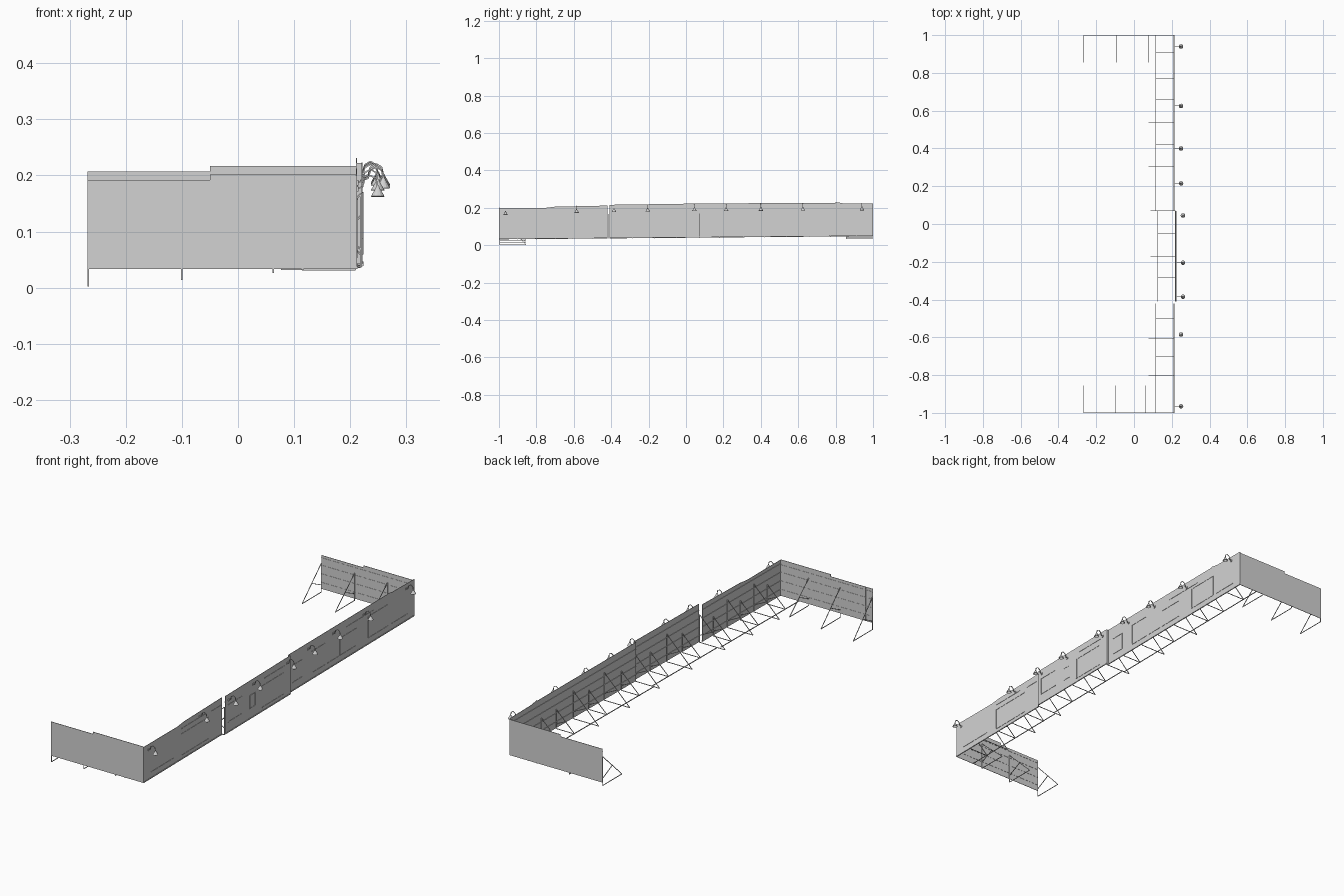
import bpy, bmesh, math
from mathutils import Vector

cube = bpy.data.objects.get("Cube")
if cube:
    bpy.data.objects.remove(cube, do_unlink=True)


def material(name, v):
    m = bpy.data.materials.new(name)
    m.use_nodes = True
    m.diffuse_color = (v, v, v, 1)
    m.node_tree.nodes["Principled BSDF"].inputs["Base Color"].default_value = (v, v, v, 1)
    return m


GREY = material("plain_grey", 0.65)


def finish(name, bm):
    bmesh.ops.recalc_face_normals(bm, faces=bm.faces)
    me = bpy.data.meshes.new(name)
    bm.to_mesh(me)
    bm.free()
    me.materials.append(GREY)
    ob = bpy.data.objects.new(name, me)
    bpy.context.collection.objects.link(ob)
    return ob


def sheet(name, outline, origin, offset):
    """Thin upright panel: outline of 3D points pushed along offset."""
    bm = bmesh.new()
    face = bm.faces.new([bm.verts.new(Vector(p) + Vector(origin)) for p in outline])
    res = bmesh.ops.extrude_face_region(bm, geom=[face])
    verts = [g for g in res["geom"] if isinstance(g, bmesh.types.BMVert)]
    bmesh.ops.translate(bm, verts=verts, vec=offset)
    return finish(name, bm)


def add_bar(bm, a, b, w=0.003):
    """Square bar from a to b."""
    a, b = Vector(a), Vector(b)
    d = b - a
    made = bmesh.ops.create_cube(bm, size=1)["verts"]
    rot = d.to_track_quat('Z', 'Y').to_matrix()
    for v in made:
        v.co = rot @ Vector((v.co.x * w, v.co.y * w, v.co.z * d.length)) + (a + b) / 2


def bars(name, pairs, w=0.003):
    bm = bmesh.new()
    for a, b in pairs:
        add_bar(bm, a, b, w)
    return finish(name, bm)


def base(y):
    """Height of the sloping foot of the long wall."""
    return 0.0415 + 0.0085 * y


T = 0.002
XL, XR, STEP = -0.268, 0.21, -0.05

# Long wall: three panels, the middle one set forward, a slot beside it
panels = [
    ("front", 0.21, [(-1, .2), (-.75, .2), (-.7, .206), (-.42, .212)]),
    ("middle", 0.22, [(-.41, .216), (.07, .223)]),
    ("rear", 0.21, [(.07, .223), (.8, .227), (.8, .231), (.84, .224), (1, .222)]),
]
for label, x, top in panels:
    y0, y1 = top[0][0], top[-1][0]
    pts = [(0, y1, base(y1)), (0, y0, base(y0))] + [(0, y, z) for y, z in top]
    sheet("long_wall_" + label, pts, (x, 0, 0), (T, 0, 0))
    # Inner horizontal rails and foot rail of each panel
    rails = [((x - .001, y0, base(y0) + h), (x - .001, y1, base(y1) + h))
             for h in (.03, .07, .11, .15)]
    bars("inner_rails_" + label, rails, .002)
    foot = x - .095
    bars("foot_rail_" + label, [((foot, y0, base(y0)), (foot, y1, base(y1)))], .003)
    # Sill strip along the outer foot
    bars("outer_sill_" + label, [((x + T, y0, base(y0) + .003), (x + T, y1, base(y1) + .003))], .004)

# Joint panel where the middle part steps forward
sheet("step_return", [(0, 0, base(.07)), (.01, 0, base(.07)), (.01, 0, .222), (0, 0, .222)],
      (.21, .07, 0), (0, T, 0))

# Short end walls with a step in the top edge
ends = [
    ("front", -1, 1, .033, .192, .202, [-.23, -.193, -.157, .063, .097, .135, .172]),
    ("rear", 1, -1, .05, .207, .217, [.135, .1]),
]
for label, y, s, z0, low, high, battens in ends:
    pts = [(XL, 0, z0), (XR, 0, z0), (XR, 0, high), (STEP, 0, high), (STEP, 0, low), (XL, 0, low)]
    sheet("end_wall_" + label, pts, (0, y, 0), (0, s * T, 0))
    bars("battens_" + label, [((x, y + s * .001, z0), (x, y + s * .001, high if x > STEP else low))
                              for x in battens], .0025)
    bars("end_rails_" + label, [((XL, y + s * T, z0 + h), (XR, y + s * T, z0 + h))
                                for h in (.03, .07, .11, .145)], .002)


def brace(foot, heel, top_z):
    """Triangular prop: ground bar, post, long diagonal and a short strut."""
    foot, heel = Vector(foot), Vector(heel)
    top = Vector((heel.x, heel.y, top_z))
    mid = foot.lerp(top, .5)
    low = heel.lerp(top, .25)
    return [(foot, heel), (heel, top), (foot, top), (mid, low)]


# Props behind the end walls, feet following the falling ground
for label, y, s, xs, feet, top in (
        ("front", -1, 1, (-.267, -.1, .063), (.003, .015, .027), .155),
        ("rear", 1, -1, (-.267, -.095, .075), (.035, .042, .048), .17)):
    pairs = []
    for x, z in zip(xs, feet):
        heel = (x, y + s * .003, z)
        pairs += brace((x, y + s * .145, z), heel, top)
    bars("end_props_" + label, pairs, .0025)

# Props behind the long wall; deep ones alternate with shallow ones
deep = (-.8, -.605, -.413, -.17, .07, .305, .535)
shallow = (-.9, -.7, -.5, -.285, -.05, .18, .42, .66, .77, .91)
for label, ys, reach, height in (("deep", deep, .132, .13), ("shallow", shallow, .095, .09)):
    pairs = []
    for y in ys:
        x = .219 if -.415 < y < .075 else .209
        z = base(y) - .002
        pairs += brace((x - reach, y, z), (x, y, z), z + height)
    bars("long_props_" + label, pairs, .0025)


def wall_x(y):
    return (.22 if -.41 < y < .07 else .21) + T


# Opening frames on the outer face: y start, y end, bottom and top above the foot
frames = [(-.72, -.52, .02, .12), (-.39, -.29, .05, .13), (-.23, -.19, .05, .11),
          (-.14, .02, .02, .12), (.1, .17, .04, .12), (.24, .34, .03, .13),
          (.45, .57, .03, .11), (.66, .81, .03, .13)]
for i, (a, b, lo, hi) in enumerate(frames):
    x = wall_x((a + b) / 2)
    c = [(x, y, base(y) + h) for y, h in ((a, lo), (b, lo), (b, hi), (a, hi))]
    bars("opening_frame_%d" % (i + 1), [(c[k], c[(k + 1) % 4]) for k in range(4)], .003)

# Short conduits and ledges on the outer face
ledges = [(-.95, -.78, .03), (-.5, -.43, .14), (-.72, -.55, .145), (-.12, .03, .15),
          (.36, .44, .03), (.5, .7, .145), (.83, .95, .03)]
bars("outer_conduits", [((wall_x(a), a, base(a) + h), (wall_x(a), b, base(b) + h))
                        for a, b, h in ledges], .003)

# Gooseneck lamp: wall plate, curved arm and conical shade
path = [(0, 0), (.01, .004), (.014, .018), (.024, .024), (.034, .018), (.037, .004)]
profile = [(.002, .006), (.004, .001), (.012, -.013), (.011, -.014), (.003, -.003)]


def lamp_mesh():
    bm = bmesh.new()
    for (ax, az), (bx, bz) in zip(path, path[1:]):
        add_bar(bm, (ax, 0, az), (bx, 0, bz), .0025)
    add_bar(bm, (0, 0, 0), (.003, 0, 0), .009)
    n = 12
    rings = []
    for r, z in profile:
        rings.append([bm.verts.new((.037 + r * math.cos(k * math.tau / n),
                                    r * math.sin(k * math.tau / n), z)) for k in range(n)])
    for p, q in zip(rings, rings[1:]):
        for k in range(n):
            bm.faces.new((p[k], p[(k + 1) % n], q[(k + 1) % n], q[k]))
    bm.faces.new(rings[0])
    return finish("wall_lamp_1", bm)


spots = [(-.965, .176), (-.585, .187), (-.385, .191), (-.205, .194), (.045, .197),
         (.215, .196), (.4, .198), (.625, .199), (.94, .201)]
first = lamp_mesh()
for i, (y, z) in enumerate(spots):
    ob = first if i == 0 else bpy.data.objects.new("wall_lamp_%d" % (i + 1), first.data)
    if i:
        bpy.context.collection.objects.link(ob)
    ob.location = (wall_x(y), y, z)
